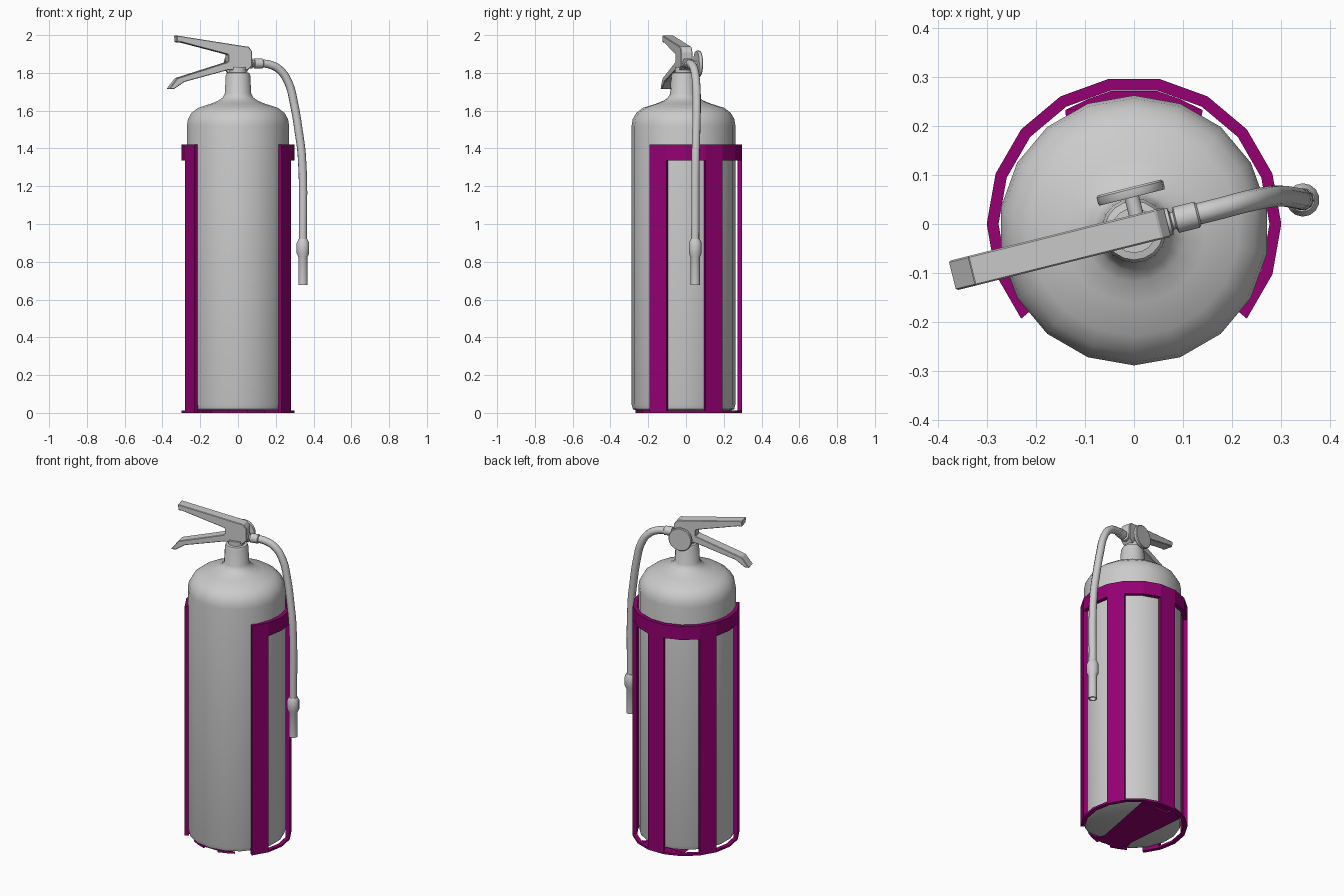
import bpy, bmesh
from math import sin, cos, pi, radians
from mathutils import Matrix, Vector

if "Cube" in bpy.data.objects:
    bpy.data.objects.remove(bpy.data.objects["Cube"])

AXIS = Vector((0, -0.013, 0))          # centre line of the tank
HEAD = Matrix.Translation(AXIS) @ Matrix.Rotation(radians(14), 4, 'Z')

purple = bpy.data.materials.new("purple_paint")
purple.diffuse_color = (0.3, 0.0, 0.17, 1)
purple.use_nodes = True
purple.node_tree.nodes["Principled BSDF"].inputs["Base Color"].default_value = purple.diffuse_color


def finish(name, bm, smooth=True, mat=None):
    bmesh.ops.remove_doubles(bm, verts=bm.verts, dist=1e-5)
    bmesh.ops.recalc_face_normals(bm, faces=bm.faces)
    me = bpy.data.meshes.new(name)
    bm.to_mesh(me)
    bm.free()
    ob = bpy.data.objects.new(name, me)
    bpy.context.collection.objects.link(ob)
    if mat:
        me.materials.append(mat)
    if smooth:
        bpy.ops.object.select_all(action='DESELECT')
        ob.select_set(True)
        bpy.context.view_layer.objects.active = ob
        bpy.ops.object.shade_smooth_by_angle(angle=radians(32))
    return ob


def lathe(name, profile, sides, matrix):
    """Revolve (radius, height) pairs about local z."""
    bm = bmesh.new()
    rings = []
    for r, z in profile:
        rings.append([bm.verts.new(matrix @ Vector((r * cos(a), r * sin(a), z)))
                      for a in (pi / 2 + 2 * pi * k / sides for k in range(sides))])
    for lo, hi in zip(rings, rings[1:]):
        for k in range(sides):
            j = (k + 1) % sides
            bm.faces.new((lo[k], lo[j], hi[j], hi[k]))
    bm.faces.new(rings[0])
    bm.faces.new(rings[-1])
    return finish(name, bm)


def prism(bm, pts, offset):
    """Extrude a closed outline by an offset vector."""
    a = [bm.verts.new(p) for p in pts]
    b = [bm.verts.new(p + offset) for p in pts]
    bm.faces.new(a)
    bm.faces.new(b)
    for i in range(len(pts)):
        j = (i + 1) % len(pts)
        bm.faces.new((a[i], a[j], b[j], b[i]))


def polar(r, deg, z):
    return Vector((r * cos(radians(deg)), r * sin(radians(deg)), z))


def band(name, start, end, z0, z1):
    """Faceted wall of the bracket between two angles."""
    bm = bmesh.new()
    angles = range(start, end + 1, 20)
    outline = [polar(0.3, a, z0) for a in angles]
    outline += [polar(0.276, a, z0) for a in reversed(angles)]
    prism(bm, outline, Vector((0, 0, z1 - z0)))
    return finish(name, bm, False, purple)


# Tank with shoulder and neck
lathe("tank", [(0.252, 0.013), (0.268, 0.02), (0.275, 0.045), (0.275, 1.52),
               (0.269, 1.555), (0.25, 1.588), (0.215, 1.615), (0.148, 1.636),
               (0.105, 1.653), (0.082, 1.67), (0.071, 1.69), (0.066, 1.785),
               (0.06, 1.8), (0.046, 1.803), (0.046, 1.83)],
      18, Matrix.Translation(AXIS))

# Valve block with carrying handle and squeeze lever
bm = bmesh.new()
outline = [(-0.342, 1.998), (-0.01, 1.947), (0.052, 1.938), (0.07, 1.912),
           (0.07, 1.838), (0.045, 1.815), (-0.062, 1.815), (-0.30, 1.752),
           (-0.355, 1.715), (-0.383, 1.715), (-0.338, 1.772), (-0.06, 1.858),
           (-0.06, 1.897), (-0.315, 1.962), (-0.338, 1.962)]
prism(bm, [HEAD @ Vector((u, -0.031, z)) for u, z in outline],
      HEAD.to_3x3() @ Vector((0, 0.062, 0)))
valve = finish("valve_and_levers", bm, False)
bev = valve.modifiers.new("soft_edges", 'BEVEL')
bev.width = 0.003
bev.segments = 1

# Pressure gauge on a short stem
GAUGE = HEAD @ Matrix.Translation((0.012, 0, 1.848)) @ Matrix.Rotation(-pi / 2, 4, 'X')
lathe("gauge", [(0.015, 0.02), (0.015, 0.066), (0.068, 0.066), (0.07, 0.07),
                (0.07, 0.083), (0.066, 0.087)], 20, GAUGE)

# Hose fitting
FITTING = HEAD @ Matrix.Translation((0, 0, 1.85)) @ Matrix.Rotation(pi / 2, 4, 'Y')
lathe("hose_fitting", [(0.028, 0.06), (0.028, 0.076), (0.018, 0.079), (0.018, 0.085),
                       (0.027, 0.088), (0.027, 0.132), (0.022, 0.136)], 14, FITTING)

# Hose
cu = bpy.data.curves.new("hose", 'CURVE')
cu.dimensions = '3D'
cu.bevel_depth = 0.022
cu.bevel_resolution = 3
cu.resolution_u = 5
cu.use_fill_caps = True
path = [(0.12, 0.018, 1.85), (0.165, 0.029, 1.845), (0.222, 0.044, 1.815),
        (0.268, 0.054, 1.746), (0.296, 0.057, 1.64), (0.323, 0.054, 1.48),
        (0.338, 0.051, 1.36), (0.344, 0.049, 0.9)]
sp = cu.splines.new('BEZIER')
sp.bezier_points.add(len(path) - 1)
for bp, co in zip(sp.bezier_points, path):
    bp.co = co
    bp.handle_left_type = bp.handle_right_type = 'AUTO'
bpy.context.collection.objects.link(bpy.data.objects.new("hose", cu))

# Nozzle with a hollow tip
lathe("nozzle", [(0.018, 0.74), (0.018, 0.677), (0.025, 0.677), (0.025, 0.825),
                 (0.034, 0.845), (0.034, 0.9), (0.024, 0.92)],
      14, Matrix.Translation((0.344, 0.049, 0)))

# Bracket: two open hoops joined by five uprights
band("upper_hoop", -40, 220, 1.337, 1.42)
band("lower_hoop", -40, 220, 0.0, 0.012)
for i in range(5):
    band("upright_%d" % (i + 1), -40 + 60 * i, -20 + 60 * i, 0.012, 1.337)

# Bottom plate carrying the tank
bm = bmesh.new()
half = [(0.14, -0.228), (0.095, -0.25), (0.047, -0.267)]
half += [(x, -y + 0.004) for x, y in reversed(half)]
outline = half + [(-x, y) for x, y in reversed(half)]
prism(bm, [Vector((x, y, 0)) for x, y in outline], Vector((0, 0, 0.012)))
finish("bottom_plate", bm, False, purple)
